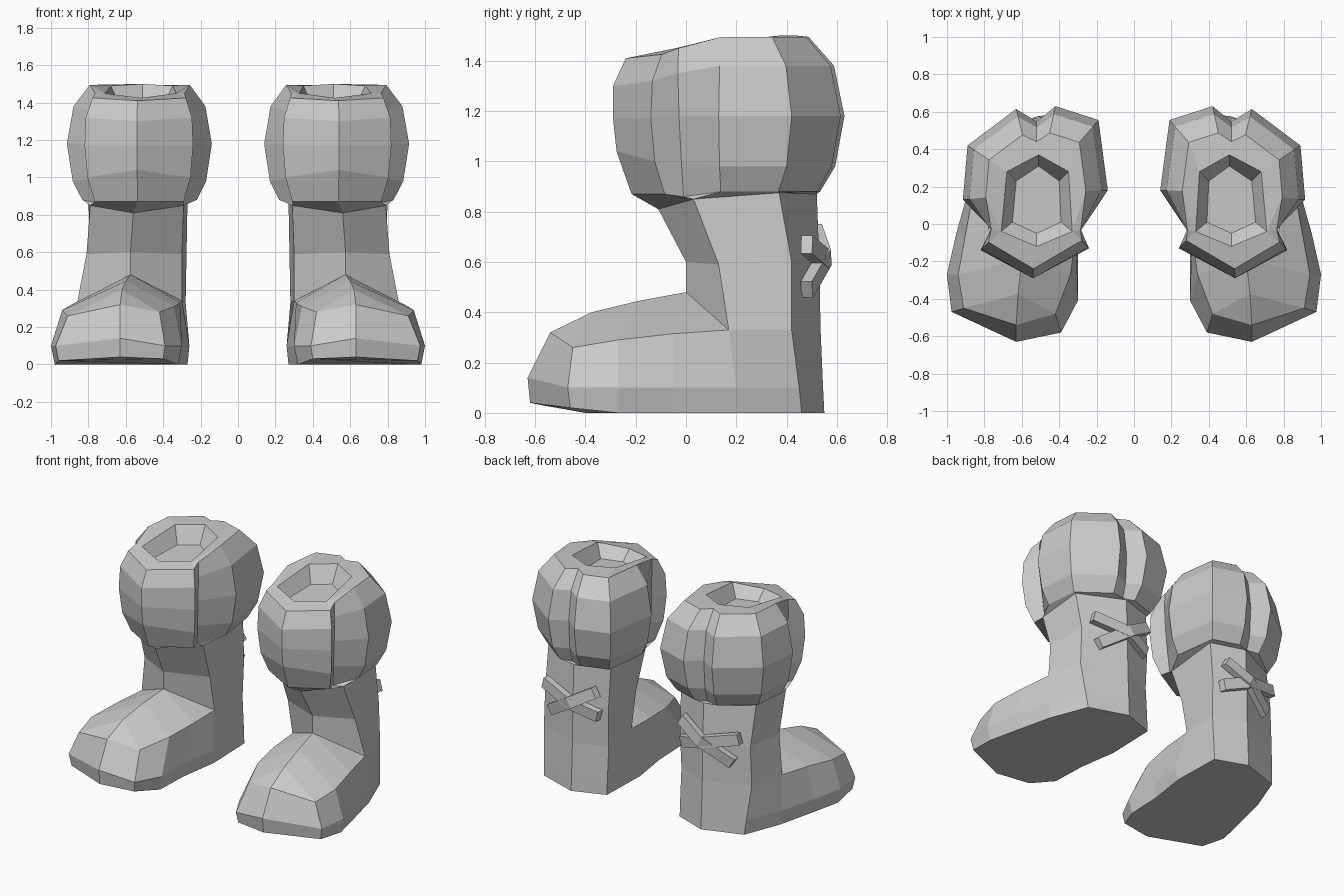
import bpy, bmesh
from mathutils import Vector

if "Cube" in bpy.data.objects:
    bpy.data.objects.remove(bpy.data.objects["Cube"])


def loft(bm, rings, closed=True):
    """Skin consecutive rings of points; repeated points collapse to triangles on merge."""
    vs = [[bm.verts.new(p) for p in r] for r in rings]
    n = len(rings[0])
    for a, b in zip(vs, vs[1:]):
        for i in range(n if closed else n - 1):
            j = (i + 1) % n
            bm.faces.new((a[i], a[j], b[j], b[i]))
    return vs


def finish(bm, name, side):
    bmesh.ops.remove_doubles(bm, verts=bm.verts, dist=0.0005)
    bmesh.ops.dissolve_degenerate(bm, edges=bm.edges, dist=0.0001)
    for v in bm.verts:
        v.co.x *= side
    bmesh.ops.recalc_face_normals(bm, faces=bm.faces)
    me = bpy.data.meshes.new(name)
    bm.to_mesh(me)
    bm.free()
    bpy.context.collection.objects.link(bpy.data.objects.new(name, me))


# Foot outlines: back, outer side from heel to toe, toe tip, inner side back to heel
SOLE = [(.5, .55, 0), (.77, .46, 0), (.87, .2, 0), (.93, -.05, 0), (.98, -.27, 0), (.96, -.46, .02),
        (.63, -.62, .04), (.4, -.57, .03), (.32, -.4, 0), (.31, -.15, 0), (.27, .12, 0), (.28, .47, 0)]
MID = [(.5, .545, .1), (.78, .45, .1), (.88, .2, .1), (.95, -.05, .1), (1.0, -.27, .1), (.975, -.47, .1),
       (.63, -.63, .14), (.39, -.58, .1), (.3, -.41, .1), (.3, -.15, .1), (.26, .1, .1), (.28, .465, .1)]
UPPER = [(.5, .535, .33), (.8, .42, .33), (.86, .17, .33), (.9, -.05, .315), (.94, -.27, .29), (.91, -.45, .26),
         (.63, -.54, .32), (.42, -.48, .28), (.34, -.27, .31), (.31, -.05, .33), (.3, .17, .34), (.28, .45, .33)]
# Instep ridge
A, B, C = (.575, 0, .48), (.6, -.19, .445), (.62, -.375, .4)
# Shaft hexagons: back, back outer, front outer, front, front inner, back inner
ANKLE = [(.5, .53, .6), (.79, .42, .6), (.81, .13, .59), (.575, 0, .6), (.3, .12, .59), (.275, .46, .6)]
NECK = [(.5, .52, .87), (.8, .37, .875), (.79, .03, .85), (.56, -.11, .81), (.29, .03, .85), (.27, .44, .875)]
RIM = [(.51, .37, 1.5), (.68, .28, 1.49), (.71, -.04, 1.45), (.52, -.12, 1.425), (.33, -.04, 1.45), (.35, .28, 1.49)]
FLOOR = [(.51, .31, 1.38), (.63, .23, 1.38), (.65, .01, 1.37), (.52, -.05, 1.36), (.39, .01, 1.37), (.4, .23, 1.38)]

# Puffy cuff columns: x, y at widest, and profile kind
COLS = [(.54, -.29, 'front'), (.82, -.14, 'edge'), (.8, -.06, 'groove'), (.915, .13, 'side'),
        (.89, .42, 'side'), (.63, .615, 'side'), (.52, .567, 'back'), (.42, .63, 'side'),
        (.19, .556, 'side'), (.14, .18, 'side'), (.25, -.06, 'groove'), (.24, -.13, 'edge')]
TO_HEX = [3, 2, 2, 2, 1, 0, 0, 0, 5, 4, 4, 4]   # cuff column to hexagon corner
KINDS = {  # radius factors and heights, bottom to top
    'front': ((.84, .97, 1, 1, .89), (.87, 1.04, 1.17, 1.3, 1.41)),
    'edge': ((.82, .95, 1, .98, .86), (.87, 1.0, 1.17, 1.32, 1.425)),
    'groove': ((.78, .82, .86, .88, .87), (.86, 1.0, 1.18, 1.35, 1.45)),
    'side': ((.79, .92, 1, .91, .69), (.88, .98, 1.18, 1.38, 1.495)),
    'back': ((.85, .92, .95, .88, .68), (.88, .98, 1.18, 1.38, 1.5))}
CX, CY = .52, .17


def cuff_ring(k):
    out = []
    for x, y, kind in COLS:
        f, z = KINDS[kind]
        out.append((CX + (x - CX) * f[k], CY + (y - CY) * f[k], z[k]))
    return out


def boot(side, label):
    bm = bmesh.new()
    # foot sides and sole
    rings = loft(bm, [SOLE, MID, UPPER])
    bm.faces.new(rings[0])
    # instep, from the upper edge to the ridge
    loft(bm, [UPPER[2:11], [A, A, B, C, UPPER[6], C, B, A, A]], closed=False)
    # shaft
    base = [UPPER[0], UPPER[1], UPPER[2], A, UPPER[10], UPPER[11]]
    loft(bm, [base, ANKLE, NECK])
    # cuff with grooves, then the rim of the opening
    hexmap = lambda h: [h[i] for i in TO_HEX]
    loft(bm, [hexmap(NECK)] + [cuff_ring(k) for k in range(5)] + [hexmap(RIM)])
    # shallow opening
    opening = loft(bm, [RIM, FLOOR])
    bm.faces.new(opening[1])
    finish(bm, label + "_boot", side)


def strap(side, name, path, width=.075, thick=.045):
    # flat bent bar across the back of the shaft
    bm = bmesh.new()
    pts = [Vector(p) for p in path]
    along = (pts[-1] - pts[0]).normalized()
    out = Vector((.12, 1, 0)).normalized()
    up = along.cross(out).normalized() * width / 2
    out = out * thick / 2
    vs = loft(bm, [[p + up + out, p + up - out, p - up - out, p - up + out] for p in pts])
    bm.faces.new(vs[0])
    bm.faces.new(vs[-1])
    finish(bm, name, side)


for side, label in ((1, "right"), (-1, "left")):
    boot(side, label)
    strap(side, label + "_strap_a", [(.33, .52, .72), (.5, .555, .62), (.7, .48, .49)])
    strap(side, label + "_strap_b", [(.32, .5, .55), (.5, .55, .61), (.75, .48, .67)])
